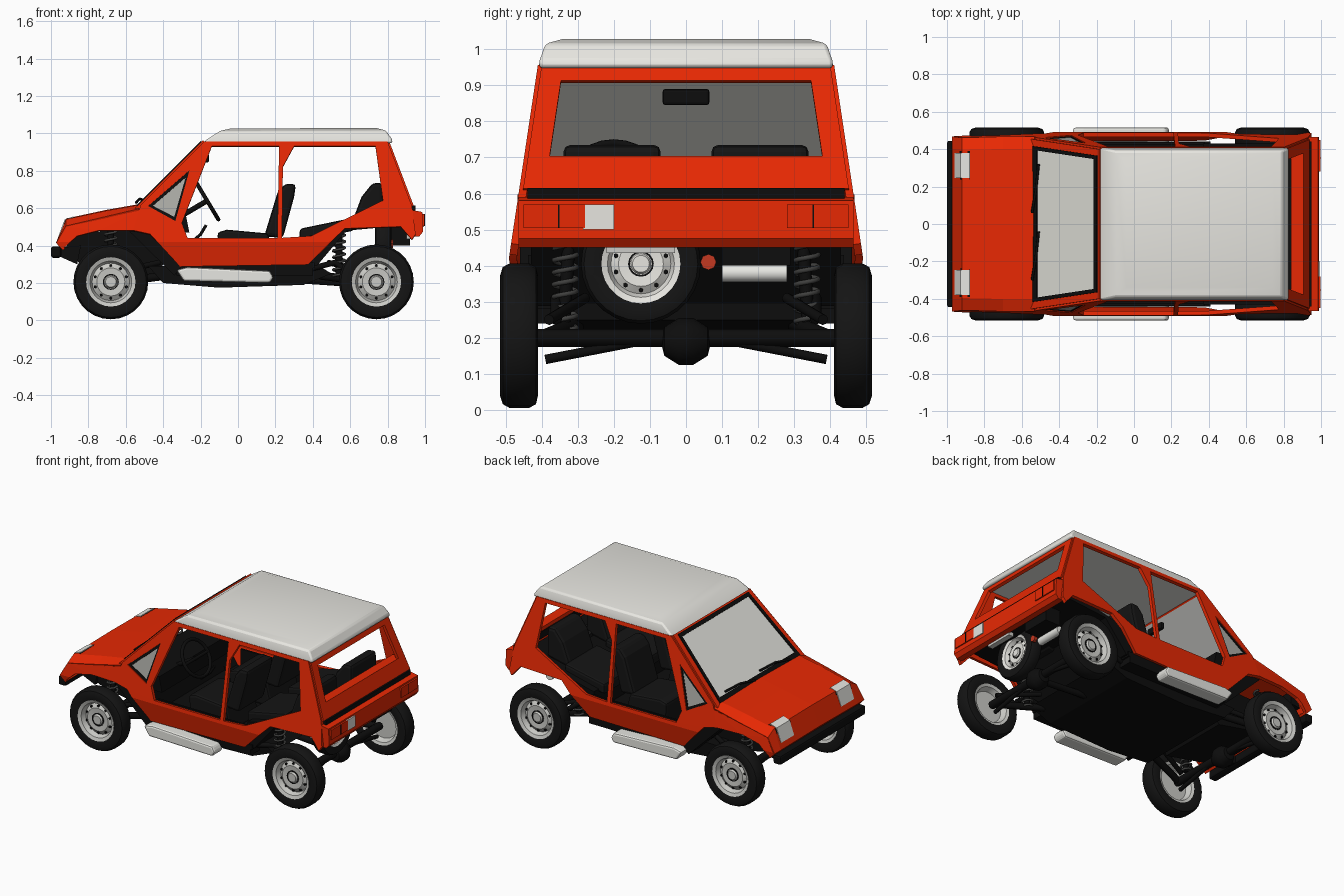
import bpy, bmesh, math
from mathutils import Vector

default = bpy.data.objects.get("Cube")
if default:
    bpy.data.objects.remove(default, do_unlink=True)


def make_material(name, r, g, b):
    m = bpy.data.materials.new(name)
    m.use_nodes = True
    m.diffuse_color = (r, g, b, 1)
    m.node_tree.nodes["Principled BSDF"].inputs["Base Color"].default_value = (r, g, b, 1)
    return m


RED = make_material("body red", .82, .022, .001)
WHITE = make_material("roof off white", .92, .91, .86)
GLASS = make_material("windshield grey", .9, .9, .84)
TINT = make_material("tinted glass grey", .42, .42, .39)
CHROME = make_material("bright metal", .8, .8, .76)
SILVER = make_material("wheel silver", .6, .6, .57)
SPRING = make_material("spring grey", .05, .05, .048)
BLACK = make_material("trim black", .004, .004, .004)
RUBBER = make_material("rubber and seat charcoal", .007, .007, .007)
LAMP = make_material("lamp red", .55, .04, .015)


def finish(name, bm, material, mirror=False, bevel=0, thickness=0, smooth=False):
    bmesh.ops.recalc_face_normals(bm, faces=bm.faces)
    me = bpy.data.meshes.new(name)
    bm.to_mesh(me)
    bm.free()
    me.materials.append(material)
    ob = bpy.data.objects.new(name, me)
    bpy.context.scene.collection.objects.link(ob)
    if smooth:
        me.shade_smooth()
        me.set_sharp_from_angle(angle=math.radians(35))
    if thickness:
        mod = ob.modifiers.new("thickness", 'SOLIDIFY')
        mod.thickness, mod.offset = thickness, 0
    if bevel:
        mod = ob.modifiers.new("bevel", 'BEVEL')
        mod.width, mod.segments = bevel, 2
    if mirror:
        ob.modifiers.new("mirror", 'MIRROR').use_axis = (False, True, False)
    return ob


def prism(name, pts, y0, y1, material, **kw):
    """Extrude an x-z profile from y0 to y1."""
    bm = bmesh.new()
    face = bm.faces.new([bm.verts.new((x, y0, z)) for x, z in pts])
    geom = bmesh.ops.extrude_face_region(bm, geom=[face])["geom"]
    verts = [v for v in geom if isinstance(v, bmesh.types.BMVert)]
    bmesh.ops.translate(bm, verts=verts, vec=(0, y1 - y0, 0))
    return finish(name, bm, material, **kw)


def box(name, x0, x1, y0, y1, z0, z1, material, **kw):
    return prism(name, [(x0, z0), (x1, z0), (x1, z1), (x0, z1)], y0, y1, material, **kw)


def slab(name, loops, place, material, fold=None, **kw):
    """Flat outline with holes, placed in space by a function of (u, v)."""
    bm = bmesh.new()
    for loop in loops:
        vs = [bm.verts.new((u, v, 0)) for u, v in loop]
        for a, b in zip(vs, vs[1:] + vs[:1]):
            bm.edges.new((a, b))
    bmesh.ops.triangle_fill(bm, use_beauty=True, edges=bm.edges[:], normal=(0, 0, 1))
    if fold:
        bmesh.ops.bisect_plane(bm, geom=bm.verts[:] + bm.edges[:] + bm.faces[:],
                               plane_co=(0, fold, 0), plane_no=(0, 1, 0))
    for v in bm.verts:
        v.co = place(v.co.x, v.co.y)
    return finish(name, bm, material, **kw)


def loft(name, rows, material, closed=False, **kw):
    """Skin between rows of points; closed rows are capped."""
    bm = bmesh.new()
    grid = [[bm.verts.new(p) for p in row] for row in rows]
    n = len(rows[0])
    for a, b in zip(grid, grid[1:]):
        for i in range(n if closed else n - 1):
            j = (i + 1) % n
            bm.faces.new((a[i], a[j], b[j], b[i]))
    if closed:
        bm.faces.new(grid[0])
        bm.faces.new(grid[-1])
    return finish(name, bm, material, **kw)


def lathe(name, profile, centres, axis, material, segs=28):
    """Turn (radius, offset) points about a level axis at each centre."""
    bm = bmesh.new()
    axis, up = Vector(axis), Vector((0, 0, 1))
    side = axis.cross(up)
    for c in centres:
        rings = []
        for k in range(segs):
            t = math.tau * k / segs
            out = up * math.cos(t) + side * math.sin(t)
            rings.append([bm.verts.new(Vector(c) + axis * a + out * r) for r, a in profile])
        for p, q in zip(rings, rings[1:] + rings[:1]):
            for i in range(len(profile) - 1):
                bm.faces.new((p[i], p[i + 1], q[i + 1], q[i]))
    bmesh.ops.remove_doubles(bm, verts=bm.verts[:], dist=1e-5)
    return finish(name, bm, material, smooth=True)


def tube(name, pts, radius, material):
    cu = bpy.data.curves.new(name, 'CURVE')
    cu.dimensions, cu.bevel_depth, cu.bevel_resolution, cu.use_fill_caps = '3D', radius, 2, True
    sp = cu.splines.new('POLY')
    sp.points.add(len(pts) - 1)
    for p, co in zip(sp.points, pts):
        p.co = (*co, 1)
    cu.materials.append(material)
    bpy.context.scene.collection.objects.link(bpy.data.objects.new(name, cu))


def half_width(x, z):
    w = .48 - (z - .42) * .15 if z > .42 else .48 - (.42 - z) * .2
    return w - max(0, -.6 - x) * .06


# Body sides with front quarter window and two door openings
outline = [(-.965, .415), (-.915, .5), (-.53, .585), (-.52, .615), (-.18, .955), (.8, .955),
           (.93, .61), (.95, .46), (.93, .43), (.87, .5), (.57, .49), (.375, .3), (-.31, .29),
           (-.47, .46), (-.56, .48), (-.74, .48), (-.86, .45), (-.94, .38)]
quarter = [(-.48, .61), (-.26, .8), (-.335, .53)]
glazing = [(-.455, .612), (-.28, .763), (-.341, .553)]
front_door = [(-.27, .44), (.21, .44), (.22, .93), (-.14, .93), (-.3, .52)]
rear_door = [(.235, .44), (.39, .45), (.775, .64), (.735, .93), (.3, .93), (.24, .82)]
on_side = lambda x, z: (x, half_width(x, z), z)
slab("body_side", [outline, quarter, front_door, rear_door], on_side, RED, fold=.42,
     thickness=.022, mirror=True)
slab("quarter_window", [glazing], on_side, TINT, thickness=.006, mirror=True)
slab("quarter_window_seal", [quarter, glazing], on_side, BLACK, thickness=.012, mirror=True)

# Hood and nose
rows = []
for x, mid, edge in [(-.93, .38, .38), (-.965, .415, .415), (-.915, .535, .5),
                     (-.7, .58, .55), (-.53, .61, .59)]:
    w = half_width(x, edge) + .01
    rows.append([(x, -w, edge), (x, -.86 * w, mid), (x, 0, mid + .004), (x, .86 * w, mid), (x, w, edge)])
loft("hood", rows, RED, thickness=.015)
lens = [(-.96, .45), (-.927, .54), (-.88, .556), (-.88, .46)]
prism("headlight", lens, .245, .38, CHROME, mirror=True)
prism("headlight_surround", [(x + .004, z - .004) for x, z in lens], .235, .39, BLACK, mirror=True)
box("front_bumper", -1, -.945, -.445, .445, .335, .395, BLACK, bevel=.012)
prism("bumper_bracket", [(-.95, .34), (-.86, .3), (-.84, .4), (-.95, .39)], .2, .26, BLACK, mirror=True)


# Windshield and tail frame share the same tapered framing
def tapered(z0, z1, gap):
    return [(s * (half_width(0, z) - gap), z) for s, z in [(-1, z0), (1, z0), (1, z1), (-1, z1)]]


def on_windshield(lift):
    return lambda y, z: (-.52 + (z - .615) - lift, y, z + lift)


on_tail = lambda y, z: (.93 - (z - .61) * .38, y, z)
slab("windshield_frame", [tapered(.592, .955, 0), tapered(.606, .945, .04)],
     on_windshield(0), RED, thickness=.02)
slab("windshield_seal", [tapered(.604, .947, .036), tapered(.626, .93, .056)],
     on_windshield(.008), BLACK, thickness=.01)
slab("windshield_glass", [tapered(.606, .945, .04)], on_windshield(.004), GLASS, thickness=.006)
slab("windshield_inner", [tapered(.606, .945, .04)], on_windshield(-.003), SILVER, thickness=.004)
slab("tail_frame", [tapered(.61, .955, 0), tapered(.7, .91, .06)], on_tail, RED, thickness=.02)
box("tail_shelf", .84, .9, -.41, .41, .675, .7, RED)
for n, y in enumerate((-.3, .06)):
    tube(f"wiper_{n}", [(-.545, y, .63), (-.525, y + .12, .65), (-.51, y + .26, .645)], .007, BLACK)

# Roof cap, sloped at the front and gently domed
rows = []
for x0, x1, w, z in [(-.19, .825, .408, .945), (-.17, .825, .406, .965),
                     (-.1, .79, .39, 1.012), (-.04, .74, .34, 1.026)]:
    rows.append([(x0, -w, z), (x1, -w, z + .003), (x1, w, z + .003), (x0, w, z)])
loft("roof", rows, WHITE, closed=True, bevel=.012, smooth=True)

# Tail panel, lamps and plate
box("tail_vent", .91, .95, -.44, .44, .57, .615, BLACK)
prism("tail_panel", [(.93, .45), (.97, .45), (.99, .475), (.985, .58), (.93, .59)], -.465, .465, RED)
box("tail_lamp", .98, .996, .28, .45, .505, .57, RED, mirror=True)
box("tail_lamp_rib", .99, .999, .35, .355, .505, .57, BLACK, mirror=True)
box("number_plate", .98, .995, -.285, -.2, .5, .57, WHITE)
box("plate_lamp", .9, .935, -.22, -.03, .435, .46, SILVER)
lathe("tow_lamp", [(0, 0), (.022, 0), (.022, .02), (0, .02)], [(.81, .062, .41)], (1, 0, 0), LAMP, 8)

# Interior
prism("dashboard", [(-.5, .59), (-.28, .57), (-.26, .47), (-.38, .47), (-.33, .3), (-.4, .3), (-.56, .47)],
      -.42, .42, BLACK)
box("cabin_floor", -.38, .41, -.44, .44, .28, .31, BLACK)
box("door_liner", -.28, .38, .425, .438, .3, .43, BLACK, mirror=True)
prism("rear_floor", [(.38, .29), (.37, .45), (.62, .51), (.91, .56), (.91, .51), (.58, .48), (.42, .29)],
      -.43, .43, BLACK)
prism("front_seat_base", [(-.1, .31), (-.11, .47), (-.06, .485), (.16, .465), (.2, .31)],
      .06, .36, RUBBER, mirror=True, bevel=.015)
prism("front_seat_back", [(.14, .45), (.21, .68), (.25, .73), (.31, .73), (.3, .66), (.24, .44)],
      .07, .34, RUBBER, mirror=True, bevel=.02)
prism("rear_seat_base", [(.33, .42), (.33, .49), (.62, .55), (.62, .48)],
      .04, .38, RUBBER, mirror=True, bevel=.015)
prism("rear_seat_back", [(.6, .5), (.66, .66), (.72, .735), (.775, .735), (.78, .54)],
      .07, .34, RUBBER, mirror=True, bevel=.02)
hub = Vector((-.165, -.2, .64))
ring = [hub + Vector((.06 * math.cos(t), .12 * math.sin(t), -.1 * math.cos(t)))
        for t in [math.tau * k / 24 for k in range(25)]]
tube("steering_wheel", ring, .011, BLACK)
tube("steering_spoke", [ring[6], hub, ring[18]], .01, BLACK)
tube("steering_column", [hub, (-.3, -.2, .56)], .014, BLACK)
tube("gear_lever", [(-.27, 0, .4), (-.2, 0, .46), (-.17, 0, .51)], .008, BLACK)
box("rear_view_mirror", -.18, -.155, -.065, .065, .845, .89, BLACK, bevel=.008)

# Underbody and side boxes
prism("chassis", [(-.48, .29), (-.4, .2), (-.1, .175), (.35, .19), (.5, .25), (.42, .3)], -.35, .35, BLACK)
prism("front_tub", [(-.93, .38), (-.84, .3), (-.45, .22), (-.4, .3), (-.5, .49), (-.86, .47)],
      -.24, .24, BLACK)
prism("sill_liner", [(-.58, .475), (-.46, .475), (-.3, .29), (-.34, .24)], .34, .46, BLACK, mirror=True)
box("sill_rail", -.33, .4, .35, .44, .24, .3, BLACK, mirror=True)
prism("side_box", [(-.33, .27), (-.29, .21), (.17, .2), (.19, .23), (.17, .265), (-.27, .285)],
      .42, .516, CHROME, mirror=True, bevel=.012)
lathe("muffler", [(0, -.09), (.025, -.09), (.025, .09), (0, .09)], [(.8, .19, .38)], (0, 1, 0), CHROME, 16)
box("muffler_bracket", .81, .92, .1, .29, .4, .5, BLACK)

# Wheels
TYRE = [(.13, -.045), (.165, -.052), (.19, -.046), (.2, -.028), (.2, .028), (.19, .046),
        (.165, .054), (.13, .045), (.13, -.045)]
RIM = [(0, .035), (.028, .035), (.034, .022), (.075, .026), (.1, .008), (.112, .04), (.132, .048),
       (.132, -.046), (.115, -.04), (.1, -.005), (0, -.005)]


def wheel(name, centre, axis, size, rim_material):
    scaled = lambda prof: [(r * size, a * size) for r, a in prof]
    axis, centre, up = Vector(axis), Vector(centre), Vector((0, 0, 1))
    lathe(name + "_tyre", scaled(TYRE), [centre], axis, RUBBER)
    lathe(name + "_rim", scaled(RIM), [centre], axis, rim_material)
    slots = []
    for k in range(10):
        t = math.tau * k / 10
        slots.append(centre + (up * math.cos(t) + axis.cross(up) * math.sin(t)) * .088 * size)
    lathe(name + "_slots", scaled([(0, .024), (.008, .022), (.008, .01)]), slots, axis, BLACK, 6)
    lathe(name + "_hub_ring", scaled([(.037, .02), (.037, .027), (.043, .027), (.043, .02)]),
          [centre], axis, BLACK, 16)


for s, label in ((1, "positive"), (-1, "negative")):
    for x, end in ((-.68, "front"), (.74, "rear")):
        name = f"{end}_{label}"
        wheel(name, (x, s * .462, .206), (0, s, 0), 1, SILVER)
        # Arms, dampers and coil springs
        d = 1 if x < 0 else -1
        tube(name + "_arm", [(x, s * .4, .2), (x + d * .3, s * .3, .24)], .022, BLACK)
        tube(name + "_upper_arm", [(x, s * .38, .25), (x + d * .26, s * .28, .31)], .015, BLACK)
        tube(name + "_lower_arm", [(x, s * .39, .14), (x, s * .08, .2)], .013, BLACK)
        sx, low, high = (x, .24, .48) if x < 0 else (.54, .22, .46)
        tube(name + "_damper", [(sx, s * .34, low), (sx, s * .325, high)], .018, BLACK)
        coil = [(sx + .032 * math.cos(k * .7), s * .335 + .032 * math.sin(k * .7),
                 low + (high - low) * k / 64) for k in range(65)]
        tube(name + "_coil", coil, .007, SPRING)
    tube(f"rear_link_{label}", [(.36, s * .36, .27), (.52, s * .36, .31), (.6, s * .36, .25)], .016, BLACK)
for x, end in ((-.68, "front"), (.74, "rear")):
    tube(end + "_axle", [(x, -.42, .2), (x, .42, .2)], .025, BLACK)
    lathe(end + "_differential", [(0, -.07), (.04, -.06), (.065, -.02), (.065, .02), (.04, .06), (0, .07)],
          [(x, 0, .19)], (0, 1, 0), BLACK, 16)
tube("drive_shaft", [(.3, 0, .22), (.74, 0, .19)], .02, BLACK)
wheel("spare", (.775, -.125, .405), (1, 0, 0), .83, WHITE)
